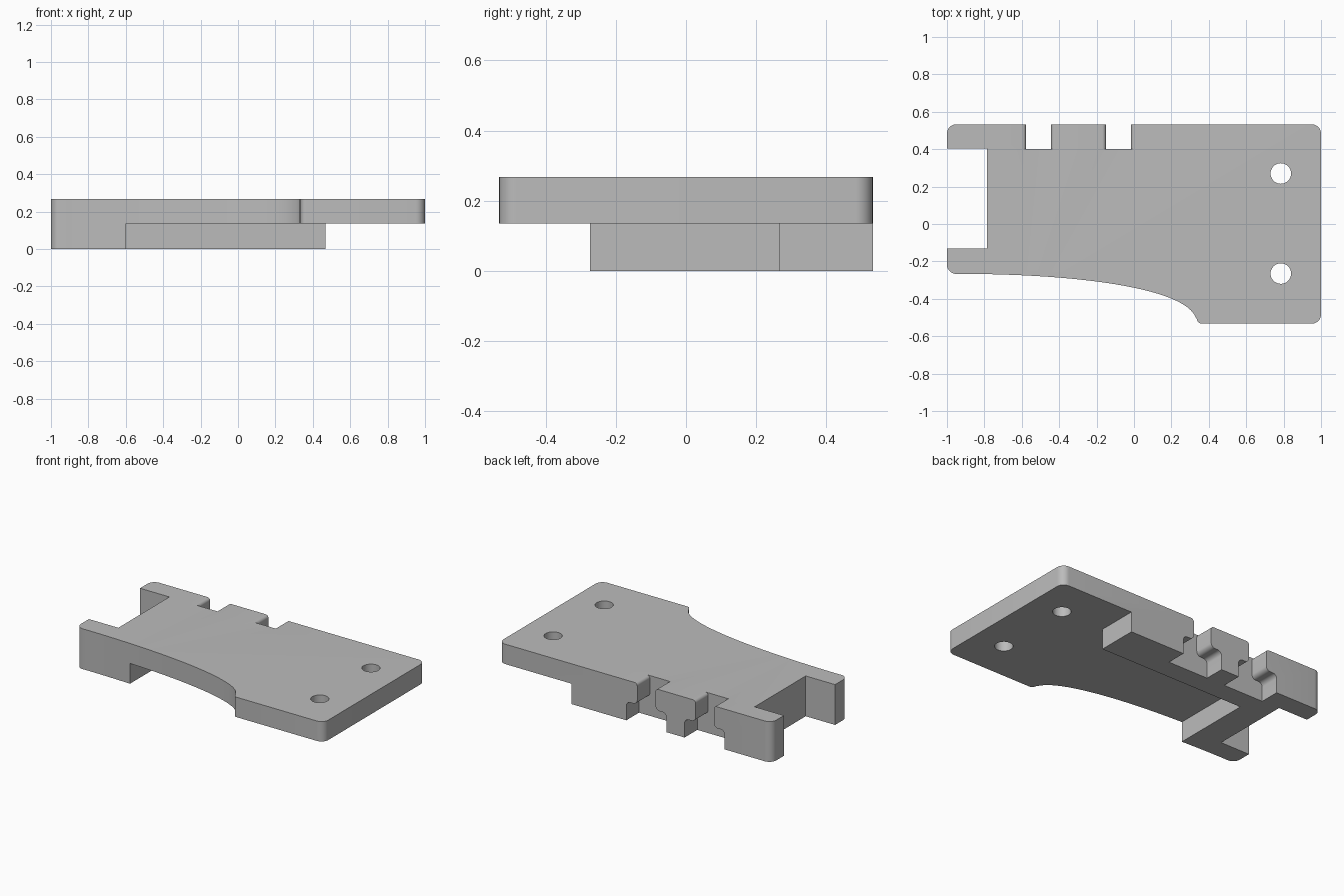
import bpy
import bmesh
from math import sin, cos, pi, radians

cube = bpy.data.objects.get("Cube")
if cube:
    bpy.data.objects.remove(cube)

TOP, STEP = 0.267, 0.135
BACK, FRONT, LEG_FRONT = 0.533, -0.533, -0.267


def arc(cx, cy, r, start, end, steps=8):
    """Points along a circular arc, angles in degrees."""
    angles = [radians(start + (end - start) * i / steps) for i in range(steps + 1)]
    return [(cx + r * cos(a), cy + r * sin(a)) for a in angles]


def prism(name, points, low, high, axis="Z"):
    """Extrude a closed profile along Z, or an x-z profile along Y."""
    bm = bmesh.new()
    place = (lambda p: (p[0], p[1], low)) if axis == "Z" else (lambda p: (p[0], low, p[1]))
    face = bm.faces.new([bm.verts.new(place(p)) for p in points])
    extruded = bmesh.ops.extrude_face_region(bm, geom=[face])["geom"]
    shift = (0, 0, high - low) if axis == "Z" else (0, high - low, 0)
    bmesh.ops.translate(bm, vec=shift, verts=[v for v in extruded if isinstance(v, bmesh.types.BMVert)])
    bmesh.ops.recalc_face_normals(bm, faces=bm.faces)
    mesh = bpy.data.meshes.new(name)
    bm.to_mesh(mesh)
    bm.free()
    obj = bpy.data.objects.new(name, mesh)
    bpy.context.collection.objects.link(obj)
    return obj


# Outline: rounded plate with a swept front edge and a notch in one end
r = 0.05
sweep = []
for i in range(1, 33):
    t = pi / 2 * (1 - i / 34)
    sweep.append((-1 + 1.335 * cos(t) ** (2 / 2.25), FRONT + 0.267 * sin(t) ** (2 / 2.25)))
sweep = [p for p in sweep if p[0] > -1 + r and p[1] > FRONT + 0.03]
outline = (arc(-1 + r, LEG_FRONT + r, r, 180, 270) + sweep
           + arc(0.365, FRONT + 0.03, 0.03, 180, 270)
           + arc(1 - r, FRONT + r, r, -90, 0)
           + arc(1 - r, BACK - r, r, 0, 90)
           + arc(-1 + r, BACK - r, r, 90, 180)
           + [(-1, 0.403), (-0.785, 0.403), (-0.785, -0.132), (-1, -0.132)])
body = prism("bracket_body", outline, 0, TOP)

# Space under the plate, leaving the back rail and the front leg
cutters = [prism("underside_cutter",
                 [(-0.6, -1), (2, -1), (2, 1), (0.467, 1), (0.467, 0.265), (-0.6, 0.265)],
                 -1, STEP)]

# Screw holes
for y in (-0.265, 0.27):
    cutters.append(prism("hole_cutter", arc(0.785, y, 0.055, 0, 348.75, 31), -1, 1))


# Stepped slots in the back rail: narrow above, wide below, rounded shoulders
def slot_side():
    n, w, s, f = 0.067, 0.147, 0.125, 0.03
    return ([(w, -1)] + arc(w - f, s - f, f, 0, 90)
            + arc(n + f, s + f, f, 270, 180)
            + arc(n + 0.02, TOP - 0.02, 0.02, 180, 90)
            + [(n + 0.02, 1)])


for x in (-0.51, -0.083):
    side = slot_side()
    profile = [(x + a, z) for a, z in side] + [(x - a, z) for a, z in reversed(side)]
    cutters.append(prism("slot_cutter", profile, 0.4, 1, "Y"))

# Cut everything and keep the finished mesh
for cutter in cutters:
    cutter.hide_render = True
    mod = body.modifiers.new(cutter.name, "BOOLEAN")
    mod.operation = "DIFFERENCE"
    mod.solver = "EXACT"
    mod.object = cutter
bpy.context.view_layer.update()
graph = bpy.context.evaluated_depsgraph_get()
finished = bpy.data.meshes.new_from_object(body.evaluated_get(graph))
body.modifiers.clear()
body.data = finished
for cutter in cutters:
    bpy.data.objects.remove(cutter)

# Material
grey = bpy.data.materials.new("plain_grey")
grey.use_nodes = True
colour = (0.5, 0.5, 0.5, 1)
grey.diffuse_color = colour
grey.node_tree.nodes["Principled BSDF"].inputs["Base Color"].default_value = colour
body.data.materials.clear()
body.data.materials.append(grey)

# Smooth the curves, keep the edges sharp
bpy.ops.object.select_all(action="DESELECT")
body.select_set(True)
bpy.context.view_layer.objects.active = body
bpy.ops.object.shade_smooth_by_angle(angle=radians(30))
